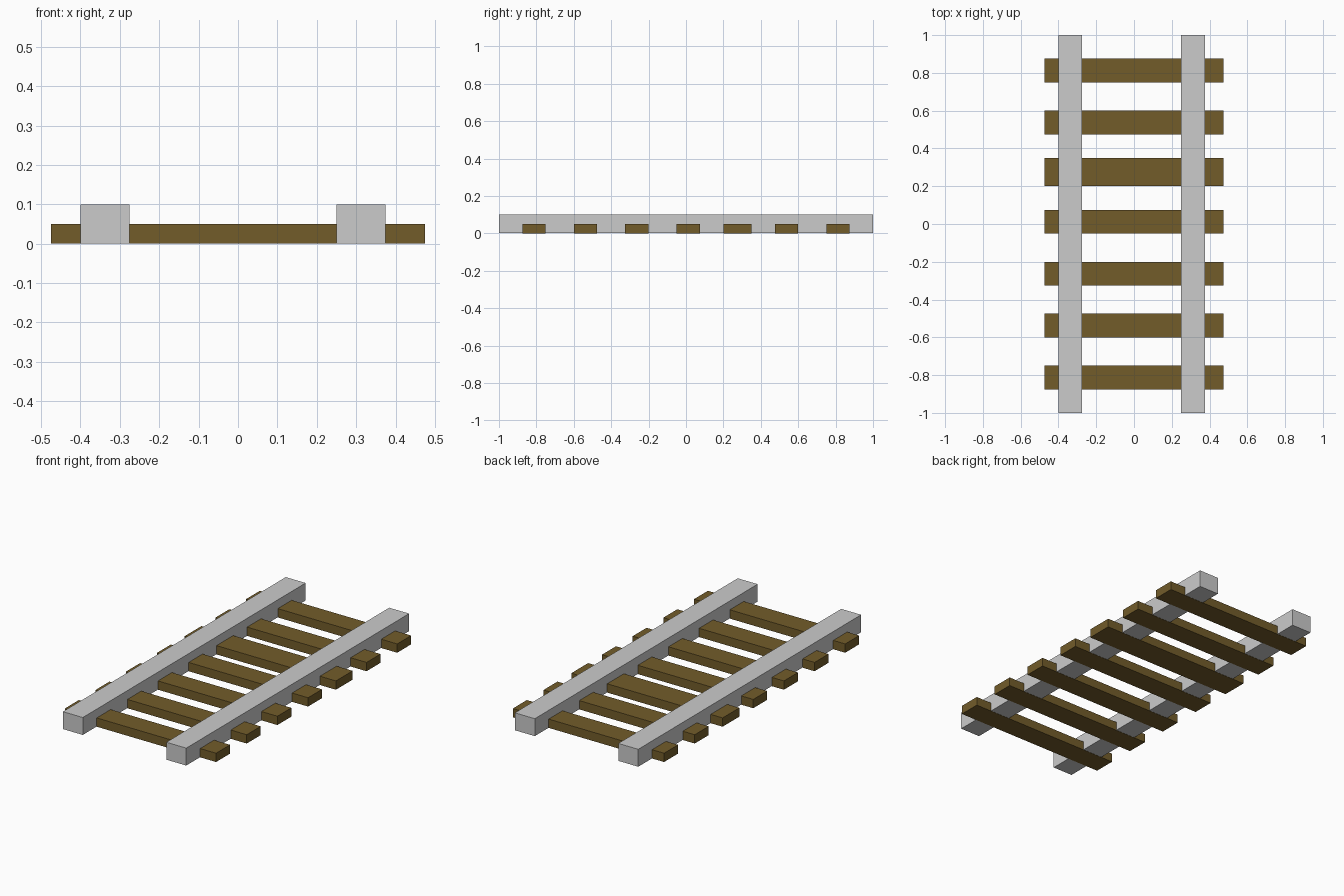
import bpy

if "Cube" in bpy.data.objects:
    bpy.data.objects.remove(bpy.data.objects["Cube"])

wood = bpy.data.materials.new("brown_wood")
wood.diffuse_color = (0.17, 0.107, 0.023, 1)
wood.use_nodes = True
wood.node_tree.nodes["Principled BSDF"].inputs["Base Color"].default_value = wood.diffuse_color


def box(name, x, y, z, mat=None):
    """Add a box from its (min, max) range on each axis."""
    ranges = (x, y, z)
    bpy.ops.mesh.primitive_cube_add(size=1, location=[(a + b) / 2 for a, b in ranges])
    obj = bpy.context.object
    obj.name = name
    obj.scale = [b - a for a, b in ranges]
    bpy.ops.object.transform_apply(location=False, rotation=False, scale=True)
    if mat:
        obj.data.materials.append(mat)
    return obj


# Rails, slightly off the ground so the sleeper undersides stay visible
box("rail_left", (-0.40, -0.275), (-1, 1), (0.001, 0.1))
box("rail_right", (0.25, 0.375), (-1, 1), (0.001, 0.1))

# Cross sleepers, one a little wider than the rest
starts = (-0.875, -0.6, -0.325, -0.05, 0.2, 0.475, 0.75)
for i, y in enumerate(starts):
    width = 0.15 if i == 4 else 0.125
    box(f"sleeper_{i + 1}", (-0.475, 0.475), (y, y + width), (0, 0.05), wood)
